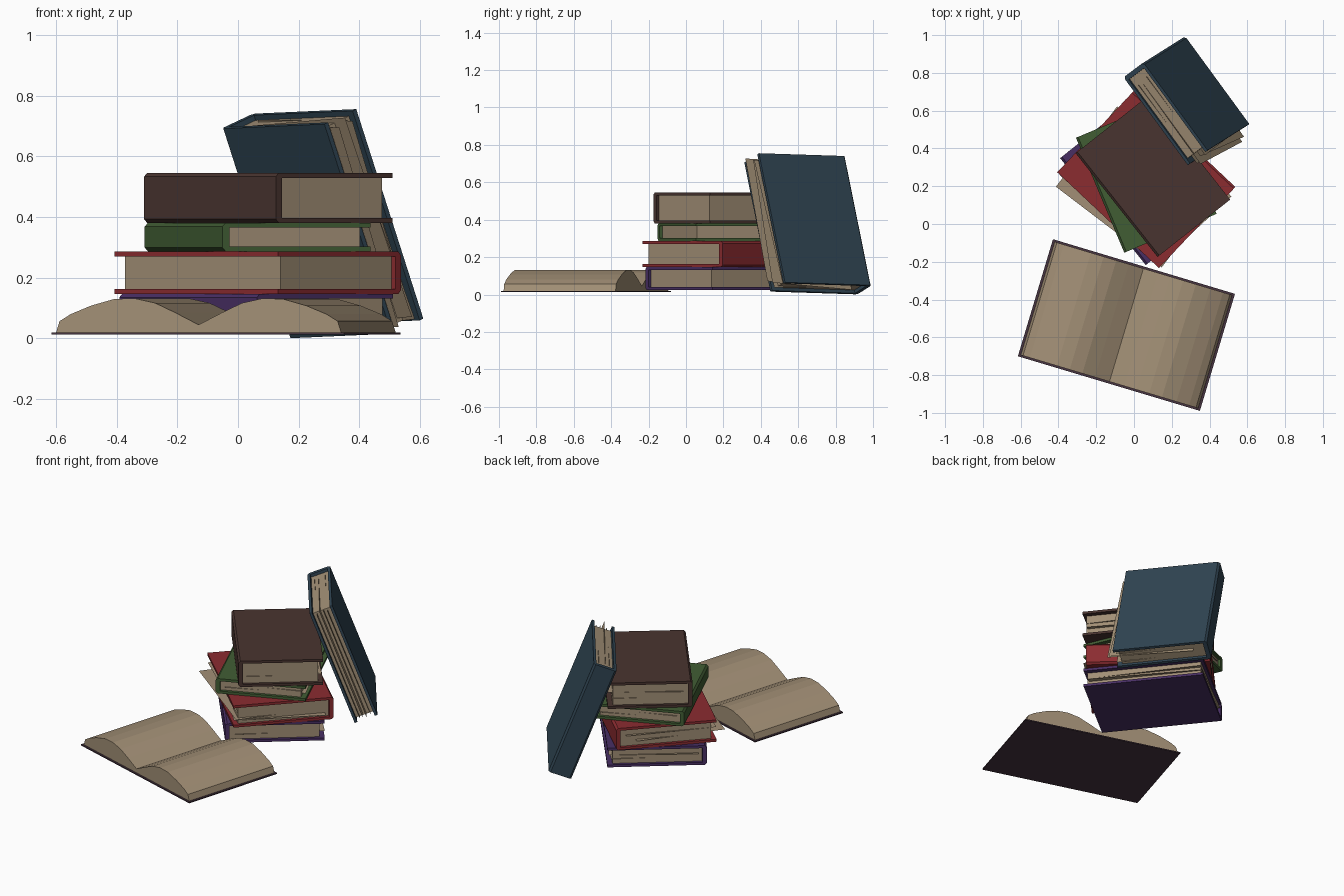
import bpy, bmesh
from math import radians
from mathutils import Matrix, Vector

if "Cube" in bpy.data.objects:
    bpy.data.objects.remove(bpy.data.objects["Cube"])


def mat(name, rgb):
    m = bpy.data.materials.new(name)
    m.diffuse_color = (*rgb, 1)
    m.use_nodes = True
    m.node_tree.nodes["Principled BSDF"].inputs["Base Color"].default_value = m.diffuse_color
    return m


PAPER = mat("paper", (0.36, 0.275, 0.18))


def extrude_profile(name, pts, length, material, matrix):
    """Closed XZ profile swept along local Y, centred."""
    bm = bmesh.new()
    face = bm.faces.new([bm.verts.new((x, -length / 2, z)) for x, z in pts])
    out = bmesh.ops.extrude_face_region(bm, geom=[face])
    verts = [v for v in out["geom"] if isinstance(v, bmesh.types.BMVert)]
    bmesh.ops.translate(bm, verts=verts, vec=(0, length, 0))
    bmesh.ops.recalc_face_normals(bm, faces=bm.faces)
    return finish(name, bm, material, matrix)


def finish(name, bm, material, matrix):
    me = bpy.data.meshes.new(name)
    bm.to_mesh(me)
    bm.free()
    me.materials.append(material)
    ob = bpy.data.objects.new(name, me)
    ob.matrix_world = matrix
    bpy.context.collection.objects.link(ob)
    return ob


def closed_book(name, w, l, t, rgb, matrix, sheets):
    """Spine on local -X, fore-edge on +X; sheets = (height fraction, shift x, shift y, angle)."""
    a, b, c, s = w / 2, t / 2, 0.016, 0.026
    ch = 0.012
    # wrap-round cover with chamfered spine
    cover = [(a, b), (-a + ch, b), (-a, b - ch), (-a, -b + ch), (-a + ch, -b), (a, -b),
             (a, -b + c), (-a + s, -b + c), (-a + s, b - c), (a, b - c)]
    extrude_profile(name + "_cover", cover, l, mat(name + "_cloth", rgb), matrix)
    # page block
    x0, x1, h = -a + s, a - 0.03, b - c
    pl = l - 0.036
    extrude_profile(name + "_pages", [(x0, -h), (x1, -h), (x1, h), (x0, h)], pl, PAPER, matrix)
    # loose sheets slipping out of the block
    for i, (f, dx, dy, ang) in enumerate(sheets):
        bm = bmesh.new()
        bmesh.ops.create_grid(bm, x_segments=1, y_segments=1, size=0.5)
        bmesh.ops.scale(bm, verts=bm.verts, vec=(x1 - x0, pl, 1))
        local = Matrix.Translation(((x0 + x1) / 2 + dx, dy, -h + 2 * h * f)) @ Matrix.Rotation(radians(ang), 4, 'Z')
        finish(f"{name}_sheet_{i + 1}", bm, PAPER, matrix @ local)


def flat(x, y, z, deg):
    return Matrix.Translation((x, y, z)) @ Matrix.Rotation(radians(deg), 4, 'Z')


# stacked books, bottom to top
closed_book("purple_book", 0.575, 0.725, 0.122, (0.065, 0.028, 0.127), flat(0.06, 0.245, 0.086, 38.7),
            [(0.35, 0.02, 0.0, 2), (0.6, 0.01, 0.01, -2)])
closed_book("red_book", 0.59, 0.74, 0.139, (0.26, 0.025, 0.03), flat(0.065, 0.235, 0.2165, 226.7),
            [(0.33, 0.055, 0.0, 6), (0.2, 0.0, 0.02, -4), (0.65, 0.02, -0.01, 2)])
closed_book("green_book", 0.53, 0.66, 0.094, (0.053, 0.11, 0.034), flat(0.065, 0.255, 0.334, 22.8),
            [(0.35, 0.015, 0.0, 2), (0.65, 0.01, 0.0, -2)])
closed_book("brown_book", 0.49, 0.70, 0.164, (0.066, 0.034, 0.029), flat(0.10, 0.252, 0.463, 38.3),
            [(0.33, 0.012, 0.0, 2), (0.6, 0.015, 0.005, -2)])

# blue book leaning against the stack
zx = Vector((0.750, 0.560, 0.353)).normalized()
xx = Vector((0.34, -0.465, 0.015)).normalized()
yx = zx.cross(xx).normalized()
xx = yx.cross(zx)
lean = Matrix.Translation((0.2775, 0.653, 0.378)) @ Matrix((xx, yx, zx)).transposed().to_4x4()
closed_book("blue_book", 0.576, 0.738, 0.14, (0.03, 0.06, 0.088), lean,
            [(0.2, 0.04, 0.0, 2), (0.42, 0.075, -0.01, -1.5), (0.6, 0.05, 0.012, -3), (0.8, 0.03, 0.0, 2)])

# open book in front
place = flat(-0.04, -0.535, 0, -16.7)
extrude_profile("open_book_cover", [(-0.503, 0.013), (0.503, 0.013), (0.503, 0.02), (-0.503, 0.02)],
                0.647, mat("open_book_cloth", (0.061, 0.034, 0.051)), place)
half = [(0.08, 0.085), (0.15, 0.117), (0.22, 0.132), (0.29, 0.13), (0.37, 0.108),
        (0.44, 0.08), (0.478, 0.057), (0.49, 0.02)]
profile = [(-x, z) for x, z in reversed(half)] + [(0, 0.045)] + half
extrude_profile("open_book_pages", profile, 0.625, PAPER, place)
